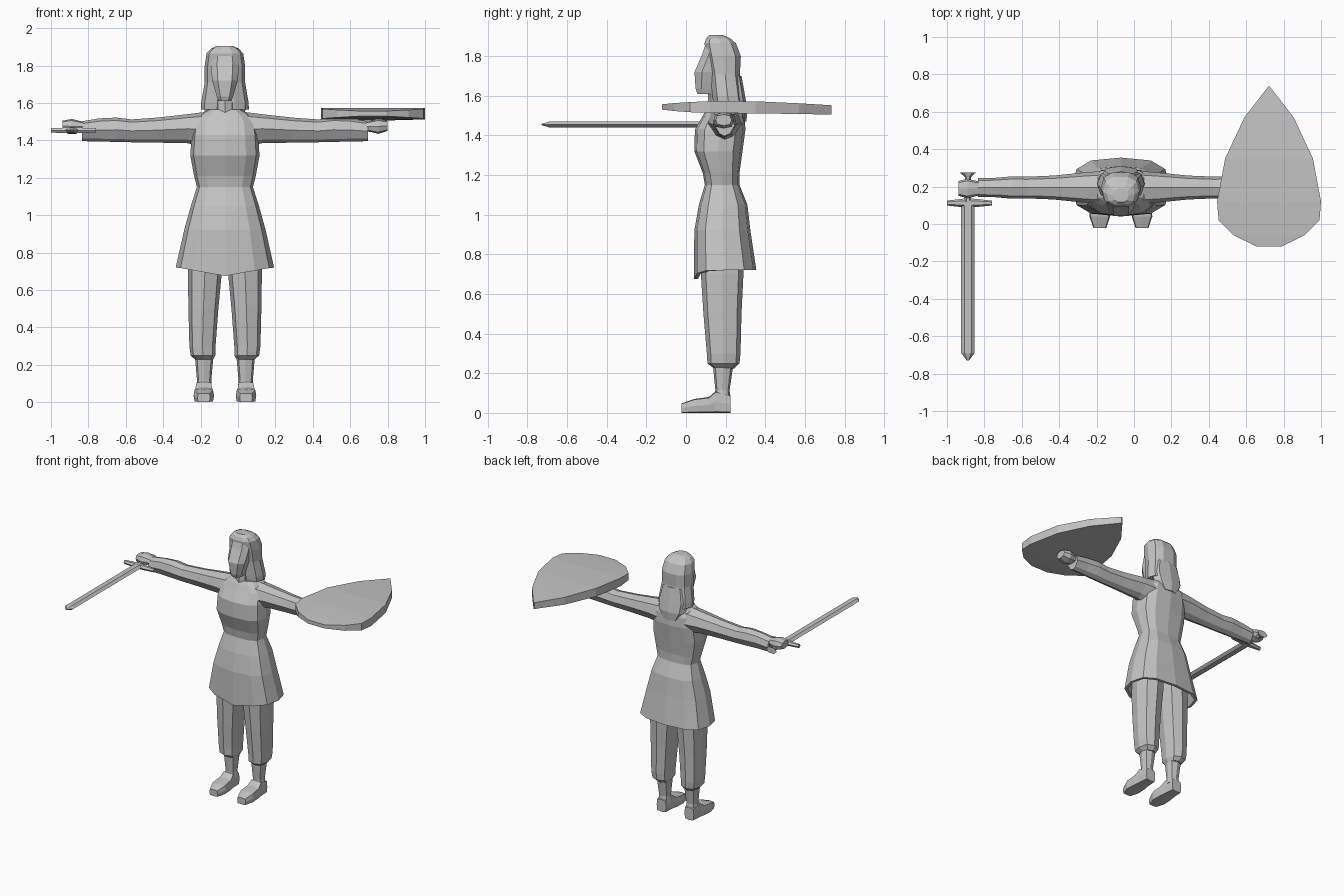
import bpy, bmesh, math

CX = -0.07  # centre line of the figure

grey = bpy.data.materials.new("plain_grey")
grey.diffuse_color = (0.55, 0.55, 0.55, 1)

# How a section (t along the path, u across, v other) maps to x, y, z
ALONG_Z = lambda t, u, v: (u, v, t)
ALONG_X = lambda t, u, v: (t, u, v)
ALONG_Y = lambda t, u, v: (u, t, v)


def loft(name, specs, axis, n=8, e=2.0, centre=0.0, side=1, origin=CX, phase=0.0, taper=0.0):
    """Skin rounded sections. Each spec is (t, half_width, v_low, v_high[, u_centre])."""
    bm = bmesh.new()
    rings = []
    for t, half, lo, hi, *c in specs:
        u0 = c[0] if c else centre
        ring = []
        for i in range(n):
            a = 2 * math.pi * i / n + phase
            cu, sv = (math.copysign(abs(k) ** (2 / e), k) for k in (math.cos(a), math.sin(a)))
            u = u0 + half * cu * (1 - taper * max(0, -sv))
            x, y, z = axis(t, u, (lo + hi) / 2 + (hi - lo) / 2 * sv)
            ring.append(bm.verts.new((origin + side * x, y, z)))
        rings.append(ring)
    for a, b in zip(rings, rings[1:]):
        for i in range(n):
            j = (i + 1) % n
            bm.faces.new((a[i], a[j], b[j], b[i]))
    bm.faces.new(rings[0])
    bm.faces.new(rings[-1])
    bmesh.ops.recalc_face_normals(bm, faces=bm.faces)
    mesh = bpy.data.meshes.new(name)
    bm.to_mesh(mesh)
    bm.free()
    mesh.materials.append(grey)
    obj = bpy.data.objects.new(name, mesh)
    bpy.context.collection.objects.link(obj)
    return obj


# Tunic with a hollow, flared hem
tunic = loft("tunic", [
    (0.86, 0.20, 0.07, 0.31), (0.72, 0.245, 0.06, 0.335), (0.72, 0.263, 0.04, 0.355),
    (0.92, 0.218, 0.042, 0.325), (1.05, 0.182, 0.065, 0.31), (1.15, 0.15, 0.095, 0.27),
    (1.21, 0.165, 0.085, 0.27), (1.32, 0.185, 0.042, 0.285), (1.43, 0.178, 0.045, 0.30),
    (1.50, 0.165, 0.085, 0.295), (1.54, 0.13, 0.105, 0.28), (1.565, 0.085, 0.12, 0.25)],
    ALONG_Z, n=12, e=2.8)
for v in tunic.data.vertices:  # hem dips at the front
    if v.co.z < 0.73 and v.co.y < 0.15:
        v.co.z -= 0.045 * max(0, 1 - abs(v.co.x - CX) / 0.25)

# Neck, face and hair
loft("neck", [(1.53, 0.055, 0.11, 0.23), (1.66, 0.05, 0.11, 0.22)], ALONG_Z)
loft("face", [
    (1.61, 0.036, 0.055, 0.16), (1.635, 0.046, 0.045, 0.18), (1.72, 0.072, 0.038, 0.22),
    (1.745, 0.074, 0.05, 0.22), (1.81, 0.08, 0.078, 0.24), (1.875, 0.07, 0.1, 0.22)],
    ALONG_Z, n=8, e=3, phase=math.pi / 8)
loft("hair", [
    (1.565, 0.128, 0.135, 0.295), (1.60, 0.127, 0.13, 0.29), (1.71, 0.108, 0.12, 0.275),
    (1.80, 0.108, 0.10, 0.28), (1.865, 0.098, 0.09, 0.255), (1.89, 0.075, 0.10, 0.225),
    (1.906, 0.04, 0.115, 0.19)], ALONG_Z, n=10, e=2.6)
loft("back_hair", [(1.47, 0.06, 0.22, 0.305), (1.53, 0.105, 0.2, 0.31), (1.60, 0.115, 0.18, 0.298),
                   (1.70, 0.09, 0.18, 0.28)], ALONG_Z, n=8, e=2.6)

for side, label in ((-1, "right"), (1, "left")):
    # Sleeved arm and fist
    loft(label + "_sleeve", [
        (0.08, 0.09, 1.36, 1.555), (0.20, 0.08, 1.385, 1.54), (0.36, 0.064, 1.388, 1.522),
        (0.50, 0.058, 1.39, 1.512), (0.58, 0.06, 1.392, 1.522), (0.67, 0.052, 1.394, 1.518),
        (0.765, 0.05, 1.396, 1.502)], ALONG_X, e=2.5, centre=0.195, side=side, taper=0.4)
    loft(label + "_hand", [
        (0.74, 0.035, 1.45, 1.495), (0.78, 0.042, 1.445, 1.505), (0.82, 0.052, 1.435, 1.515),
        (0.868, 0.04, 1.45, 1.505)], ALONG_X, e=2.8, centre=0.19, side=side)
    # Baggy trouser leg, gathered under the knee
    loft(label + "_trouser_leg", [
        (0.225, 0.045, 0.14, 0.245, 0.11), (0.25, 0.066, 0.108, 0.27, 0.117),
        (0.30, 0.07, 0.105, 0.275, 0.12), (0.50, 0.08, 0.088, 0.28, 0.115),
        (0.70, 0.091, 0.075, 0.29, 0.107), (0.84, 0.091, 0.08, 0.29, 0.1)],
        ALONG_Z, e=2.6, side=side)
    # Shin and boot
    loft(label + "_shin", [(0.07, 0.042, 0.14, 0.225), (0.115, 0.038, 0.148, 0.22),
                           (0.25, 0.05, 0.135, 0.24)],
         ALONG_Z, e=2.6, centre=0.111, side=side)
    loft(label + "_boot", [
        (0.225, 0.038, 0, 0.09), (0.15, 0.044, 0, 0.11), (0.115, 0.05, 0, 0.08),
        (0.04, 0.055, 0, 0.07), (-0.022, 0.034, 0, 0.048)],
        ALONG_Y, e=6, centre=0.113, side=side)

# Sword pointing forward from the right fist
SX = -0.888
loft("sword_blade", [(0.11, 0.036, 1.438, 1.472), (-0.69, 0.036, 1.438, 1.472),
                     (-0.73, 0.006, 1.452, 1.458)], ALONG_Y, n=6, origin=SX)
loft("sword_guard", [(-0.112, 0.013, 1.44, 1.467), (0, 0.026, 1.435, 1.472),
                     (0.128, 0.013, 1.44, 1.467)], ALONG_X, n=6, centre=0.112, origin=SX)
loft("sword_grip", [(0.10, 0.018, 1.437, 1.473), (0.25, 0.016, 1.439, 1.471),
                    (0.275, 0.043, 1.43, 1.48)], ALONG_Y, n=6, origin=SX)

# Teardrop shield lying on the left forearm
loft("shield", [
    (-0.12, 0.068, 1.53, 1.557), (-0.06, 0.19, 1.523, 1.563), (0.02, 0.27, 1.517, 1.568),
    (0.12, 0.278, 1.513, 1.573), (0.35, 0.235, 1.511, 1.572), (0.57, 0.132, 1.508, 1.562),
    (0.735, 0.004, 1.505, 1.552)], ALONG_Y, n=4, e=1000, origin=0.722, phase=math.pi / 4)
